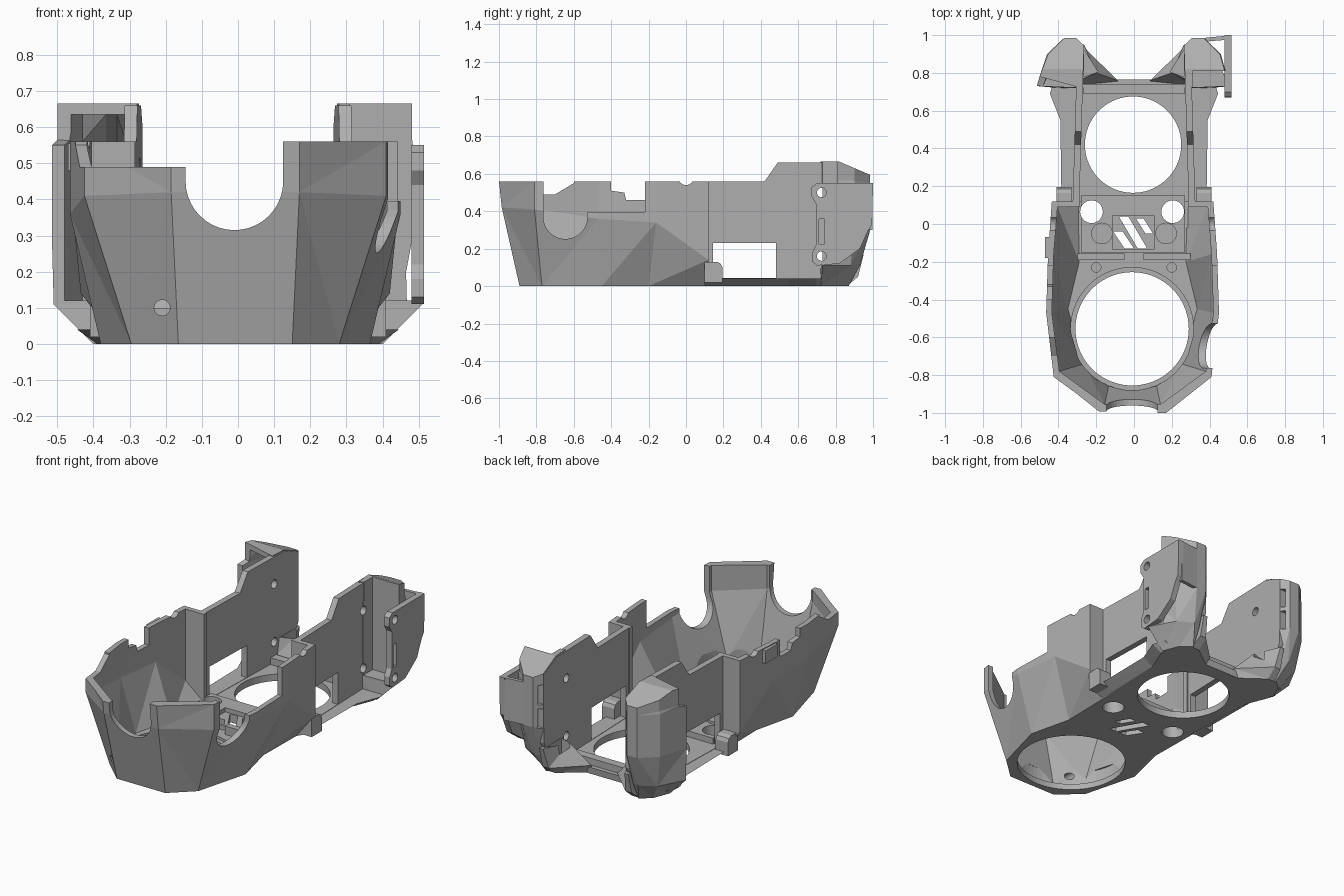
import bpy, bmesh, math

if "Cube" in bpy.data.objects:
    bpy.data.objects.remove(bpy.data.objects["Cube"])

grey = bpy.data.materials.new("matte grey")
grey.use_nodes = True
grey.diffuse_color = (0.43, 0.43, 0.43, 1)
grey.node_tree.nodes["Principled BSDF"].inputs["Base Color"].default_value = (0.43, 0.43, 0.43, 1)


def loft(name, rings, flip=1):
    """Closed solid through rings of equal point count; flip=-1 mirrors in x."""
    bm = bmesh.new()
    loops = [[bm.verts.new((flip * p[0], p[1], p[2])) for p in r] for r in rings]
    n = len(loops[0])
    sides = []
    for a, b in zip(loops, loops[1:]):
        for i in range(n):
            j = (i + 1) % n
            sides.append(bm.faces.new((a[i], a[j], b[j], b[i])))
    bm.faces.new(loops[0])
    bm.faces.new(loops[-1])
    if n < 16:
        bmesh.ops.triangulate(bm, faces=sides)
    bmesh.ops.recalc_face_normals(bm, faces=bm.faces)
    mesh = bpy.data.meshes.new(name)
    bm.to_mesh(mesh)
    bm.free()
    mesh.materials.append(grey)
    ob = bpy.data.objects.new(name, mesh)
    bpy.context.collection.objects.link(ob)
    return ob


def prism(name, pts, axis, lo, hi, flip=1):
    """Outline pushed along an axis; pts hold the other two coordinates in order."""
    place = {"x": lambda u, v, w: (w, u, v), "y": lambda u, v, w: (u, w, v),
             "z": lambda u, v, w: (u, v, w)}[axis]
    return loft(name, [[place(u, v, w) for u, v in pts] for w in (lo, hi)], flip)


def box(name, x0, x1, y0, y1, z0, z1, flip=1):
    return prism(name, [(x0, y0), (x1, y0), (x1, y1), (x0, y1)], "z", z0, z1, flip)


def cyl(name, u, v, r, axis, lo, hi, n=40, flip=1):
    ring = [(u + r * math.cos(math.tau * i / n), v + r * math.sin(math.tau * i / n)) for i in range(n)]
    return prism(name, ring, axis, lo, hi, flip)


def cut(ob, *cutters):
    """Subtract the cutters, bake the result and remove them."""
    for c in cutters:
        m = ob.modifiers.new("cut", "BOOLEAN")
        m.operation, m.solver, m.object = "DIFFERENCE", "EXACT", c
    bpy.context.view_layer.update()
    baked = bpy.data.meshes.new_from_object(ob.evaluated_get(bpy.context.evaluated_depsgraph_get()))
    ob.modifiers.clear()
    ob.data = baked
    for c in cutters:
        bpy.data.objects.remove(c)
    return ob


def vents():
    return [cyl("vent_hole", s * .215 - .01, .065, .06, "z", -.1, .2, 32) for s in (-1, 1)]


# front cup: flared faceted shell, upright above a zigzag crease, open at the top
half_low = [(.31, .12), (.305, -.2), (.365, -.45), (.28, -.77), (.15, -.89)]
half_mid = [(.42, .12), (.44, -.16), (.45, -.47), (.41, -.81), (.17, -.985)]
crease = [.14, .34, .36, .41, .42]


def cup_ring(half, heights, inset=0, dy=0):
    right = []
    for (x, y), z in zip(half, heights):
        if inset:
            x, y = x - inset, (.09 if y > 0 else y + inset * (y < -.7))
        right.append((x, y + dy * (y < -.9), z))
    return right + [(-x - .015, y, z) for x, y, z in reversed(right)]


cup = loft("front_cup", [cup_ring(half_low, [0] * 5), cup_ring(half_mid, crease),
                         cup_ring(half_mid, [.56] * 5, dy=-.015)])
hollow = loft("cup_hollow", [cup_ring(half_low, [.05] * 5, .03), cup_ring(half_mid, crease, .03),
                             cup_ring(half_mid, [.7] * 5, .03)])
cut(cup, hollow,
    box("rear_opening", -.285, .285, -.02, .3, .05, .7),
    cyl("front_port", -.01, -.555, .30, "z", -.1, .3, 72),
    cyl("front_port_step", -.01, -.555, .325, "z", .035, .12, 72),
    cyl("front_notch", -.01, .45, .135, "y", -1.2, -.7),
    box("front_notch_top", -.145, .125, -1.2, -.7, .45, .8),
    cyl("side_notch", -.645, .37, .118, "x", .2, .7),
    box("side_notch_top", .2, .7, -.763, -.527, .37, .8),
    box("right_step", .3, .7, -.6, -.22, .395, .8),
    prism("left_dip", [(-1.2, .49), (-.7, .49), (-.6, .55), (-.6, .8), (-1.2, .8)], "x", -.7, -.14),
    prism("left_step", [(-.4, .8), (-.4, .51), (-.33, .5), (-.32, .46), (-.22, .46), (-.22, .8)],
          "x", -.7, -.3),
    cyl("screw_hole", -.21, .10, .022, "y", -1.1, -.7, 20),
    cyl("top_scallop", 0, .58, .04, "x", -.6, .6, 24),
    *vents(),
    *[cyl("dowel", s * .2, -.23, .025, "z", .04, .2, 24) for s in (-1, 1)],
    *[prism("slot", p, "z", -.1, .2) for p in (
        [(-.08, .04), (-.03, .04), (.07, -.13), (.02, -.13)],
        [(-.11, -.04), (-.06, -.04), (0, -.13), (-.05, -.13)],
        [(.01, .03), (.05, .03), (.1, -.05), (.06, -.05)])])
box("left_pad", -.47, -.43, -.18, -.07, .48, .555)

# rear floor with flared edges
low = [(.31, .1), (.32, .2), (.33, .55), (.39, .7), (.37, .77), (.12, .76)]
high = [(.4, .1), (.385, .2), (.39, .55), (.445, .69), (.42, .77), (.1, .765)]


def both(half, z):
    return [(x, y, z) for x, y in half] + [(-x, y, z) for x, y in reversed(half)]


floor = loft("rear_floor", [both(low, 0), both(high, .04)])
cut(floor, cyl("rear_port", -.005, .42, .255, "z", -.1, .2, 72), *vents())
box("rear_crossbar", -.27, .27, .69, .74, .03, .08)

# raised centre platform with slots
deck = box("centre_deck", -.28, .27, -.15, .15, .03, .075)
cut(deck, cyl("rear_port_clear", -.005, .42, .27, "z", -.1, .2, 64),
    box("slot_clear", -.115, .105, -.135, .045, 0, .2), *vents())

for s, side in ((1, "left"), (-1, "right")):
    box(side + "_deck_rail", .05, .3, -.19, -.155, .03, .1, s)
    cyl(side + "_boss", .17, -.05, .057, "z", .03, .09, 32, s)
    prism(side + "_foot_block", [(.1, .02), (.195, .02), (.195, .1), (.185, .12), (.165, .13), (.1, .13)],
          "x", .33, .41, s)

    # upright rear wall with window and screw holes, toed in towards the back
    wall = prism(side + "_rear_wall",
                 [(.1, .01), (.1, .56), (.42, .56), (.49, .66), (.82, .66), (.94, .609), (.94, .2), (.86, .01)],
                 "x", .29, .325, s)
    for v in wall.data.vertices:
        v.co.x -= s * .03 * (v.co.y - .1)
    cut(wall, box("window", .2, .4, .145, .48, .042, .23, s),
        *[cyl("wall_screw", .725, z, .025, "x", .2, .4, 24, s) for z in (.16, .5)])

    # wing at the back corner, its inner edge chamfered and slotted
    w = .505 if s > 0 else .515
    foot = [(.28, .72), (.28, .83), (.28, .85), (.3, .87), (.36, .82), (.4, .72)]
    skirt = [(.28, .72), (.27, .89), (.3, .92), (.34, .93), (.43, .88), (.51, .73)]
    body = [(.28, .72), (.267, .945), (.305, .985), (.37, .985), (.46, .9), (w, .73)]
    crown = [(.28, .72), (.267, .945), (.305, .985), (.37, .985), (.455, .9), (w - .015, .78)]
    wing = loft(side + "_wing", [[(x, y, z) for x, y in r] for r, z in
                                 ((foot, 0), (skirt, .11), (body, .3), (body, .55), (crown, .565),
                                  (crown, .665))], s)
    if s > 0:
        hollows = [box("open_front", .31, .7, .5, .81, .12, .8, s)]
    else:
        pocket = [(.31, .6), (.31, .92), (.335, .955), (.365, .955), (.43, .88), (w - .035, .73), (w - .035, .6)]
        hollows = [loft("wing_hollow", [[(x, min(y, deep), z) for x, y in pocket] for z, deep in
                                        ((.12, .85), (.3, .96), (.56, .96), (.635, .84))], s)]
    cut(wing, *hollows,
        prism("cap_slope", [(.82, .665), (1.1, .545), (1.1, .8), (.82, .8)], "x", .2, .7, s),
        *[box("inner_slot", .2, .33, .943, .967, z, z + .115, s) for z in (.29, .43)],
        *[cyl("wall_screw", .725, z, .025, "x", .2, .4, 24, s) for z in (.16, .5)])

    # angled rear foot with pocket
    strut = loft(side + "_rear_strut", [[(.09, .74, 0), (.29, .74, 0), (.3, .86, 0), (.25, .86, 0)],
                                        [(.085, .76, .05), (.29, .74, .05), (.29, .92, .05), (.25, .92, .05)],
                                        [(.2, .8, .17), (.29, .76, .17), (.29, .95, .17), (.265, .95, .17)]], s)
    cut(strut, prism("strut_pocket", [(.19, .805), (.265, .78), (.265, .92)], "z", .06, .4, s))

# ear plate on the left wing, with screw holes and a slot
ear = prism("ear_plate", [(.70, .55), (.672, .53), (.67, .48), (.695, .44), (.695, .22), (.675, .18), (.675, .13),
                          (.70, .11), (.82, .12), (.93, .2), (.97, .29), (.995, .33), (1, .55)],
            "x", .48, .515)
cut(ear, box("ear_slot", .4, .6, .71, .74, .225, .36),
    *[cyl("ear_screw", .725, z, .025, "x", .4, .6, 24) for z in (.16, .5)])
prism("ear_bridge", [(.37, .965), (.49, .975), (.49, .997), (.37, .985)], "z", .3, .55)
